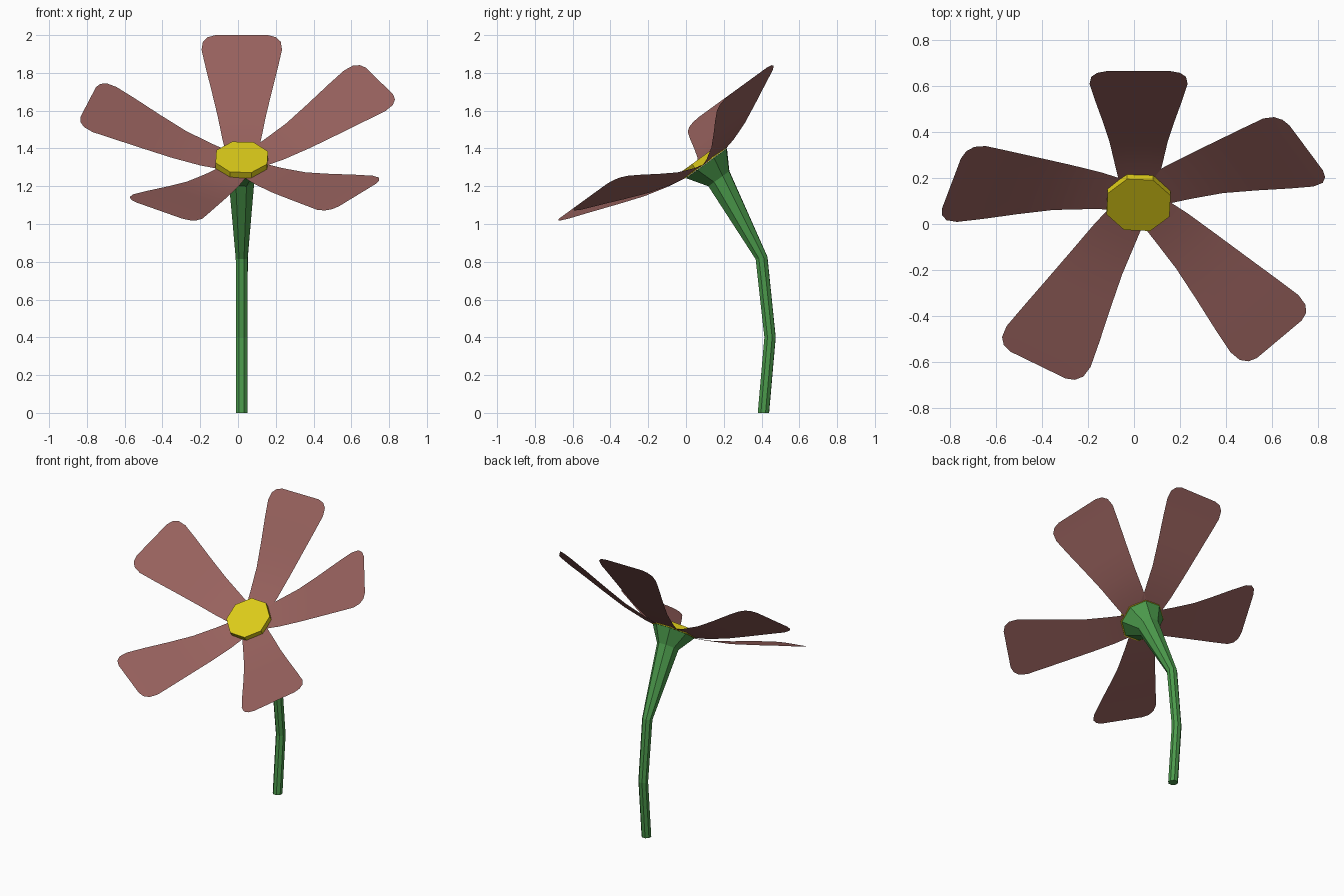
import bpy, math
from mathutils import Vector, Matrix

if "Cube" in bpy.data.objects:
    bpy.data.objects.remove(bpy.data.objects["Cube"])

TILT = math.radians(36)
HEAD = Matrix.Translation((0.02, 0.10, 1.33)) @ Matrix.Rotation(TILT, 4, 'X')
SPIN = math.radians(20)


def material(name, color):
    m = bpy.data.materials.new(name)
    m.diffuse_color = (*color, 1)
    m.use_nodes = True
    m.node_tree.nodes["Principled BSDF"].inputs["Base Color"].default_value = m.diffuse_color
    return m


def add_mesh(name, verts, faces, mat):
    me = bpy.data.meshes.new(name)
    me.from_pydata(verts, [], faces)
    me.materials.append(mat)
    ob = bpy.data.objects.new(name, me)
    bpy.context.collection.objects.link(ob)
    return ob


def loft(name, rings, mat, sides=8):
    """Skin rings given as (matrix, radius), capped at both ends."""
    verts = [m @ Vector((r * math.cos(a), r * math.sin(a), 0))
             for m, r in rings
             for a in (SPIN + math.tau * k / sides for k in range(sides))]
    faces = [(i * sides + k, i * sides + (k + 1) % sides,
              (i + 1) * sides + (k + 1) % sides, (i + 1) * sides + k)
             for i in range(len(rings) - 1) for k in range(sides)]
    faces.append(tuple(reversed(range(sides))))
    faces.append(tuple(range((len(rings) - 1) * sides, len(rings) * sides)))
    return add_mesh(name, verts, faces, mat)


green = material("stem_green", (0.07, 0.32, 0.07))
yellow = material("center_yellow", (0.72, 0.6, 0.01))
pink = material("petal_pink", (0.31, 0.12, 0.11))

# Stem: bent tube flaring into the flower base (y, z, tilt, radius)
path = [(0.41, 0, 0, 0.032), (0.445, 0.40, 0, 0.032), (0.40, 0.82, 12, 0.034),
        (0.174, 1.24, 36, 0.073), (0.108, 1.322, 36, 0.143)]
loft("stem", [(Matrix.Translation((0.02, y, z)) @ Matrix.Rotation(math.radians(t), 4, 'X'), r)
              for y, z, t, r in path], green)

# Flower center: low octagonal disc
loft("flower_center", [(HEAD @ Matrix.Translation((0, 0, h)), 0.148)
                       for h in (-0.01, 0.03)], yellow)

# Petals: thin cupped sheets (distance from axis, half width, height)
stations = [(0.10, 0.085, -0.01), (0.20, 0.103, 0.005), (0.35, 0.127, 0.04),
            (0.50, 0.158, 0.09), (0.65, 0.191, 0.143), (0.76, 0.213, 0.18),
            (0.81, 0.206, 0.197), (0.838, 0.18, 0.206), (0.85, 0.14, 0.21)]
COLS = 4
for n, angle in enumerate((90, 163, 239, 316, 31), 1):
    mat = HEAD @ Matrix.Rotation(math.radians(angle), 4, 'Z')
    verts = [mat @ Vector((r, w * (2 * c / COLS - 1), h))
             for r, w, h in stations for c in range(COLS + 1)]
    row = COLS + 1
    faces = [(i * row + c, (i + 1) * row + c, (i + 1) * row + c + 1, i * row + c + 1)
             for i in range(len(stations) - 1) for c in range(COLS)]
    petal = add_mesh(f"petal_{n}", verts, faces, pink)
    petal.data.shade_smooth()
